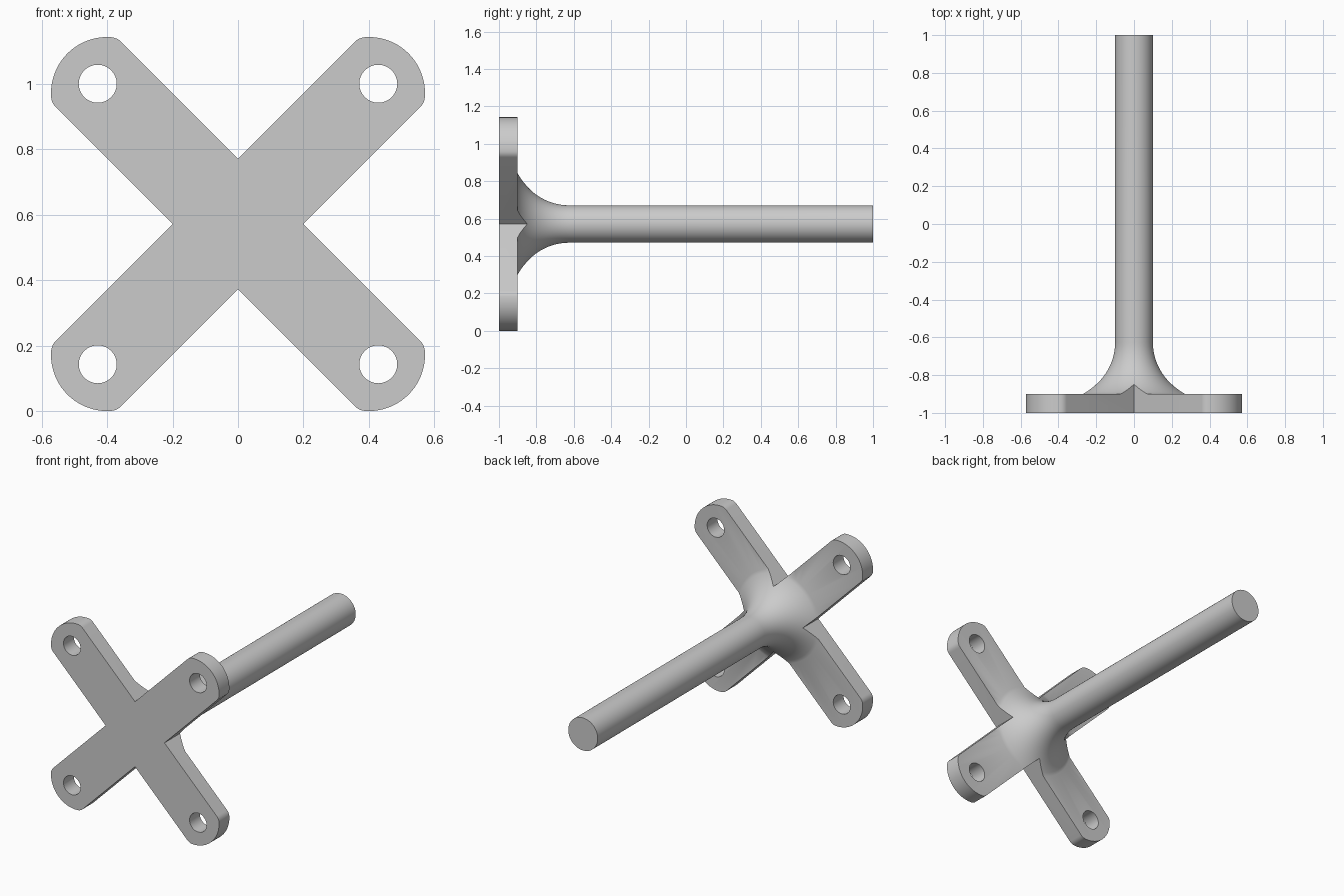
import bpy, bmesh, math

cube = bpy.data.objects.get("Cube")
if cube:
    bpy.data.objects.remove(cube, do_unlink=True)

CZ = 0.5714            # height of the stem axis
ARM = 0.1414           # half width of each arm
TIP, TIP_R = 0.5657, 0.1714   # centre and radius of the arm tip arc
FIL = 0.05             # small corner rounding on the tip
HOLE_AT, HOLE_R = 0.4286, 0.058


def finish(name, bm):
    bmesh.ops.recalc_face_normals(bm, faces=bm.faces[:])
    mesh = bpy.data.meshes.new(name)
    bm.to_mesh(mesh)
    bm.free()
    obj = bpy.data.objects.new(name, mesh)
    bpy.context.collection.objects.link(obj)
    return obj


def prism(bm, outline, y0, y1):
    """Extrude an (x, z) outline along y."""
    face = bm.faces.new([bm.verts.new((x, y0, z + CZ)) for x, z in outline])
    new = bmesh.ops.extrude_face_region(bm, geom=[face])["geom"]
    bmesh.ops.translate(bm, vec=(0, y1 - y0, 0),
                        verts=[v for v in new if isinstance(v, bmesh.types.BMVert)])


def arc(cx, cy, r, a0, a1, n):
    return [(cx + r * math.cos(a0 + (a1 - a0) * i / n),
             cy + r * math.sin(a0 + (a1 - a0) * i / n)) for i in range(n + 1)]


def cross_outline():
    side = ARM - FIL
    along = math.sqrt((TIP_R - FIL) ** 2 - side ** 2)
    a = math.atan2(side, along)
    q = math.pi / 2
    tip = arc(TIP + along, -side, FIL, -q, -a, 5)
    tip += arc(TIP, 0, TIP_R, -a, a, 20)[1:-1]
    tip += arc(TIP + along, side, FIL, a, q, 5)
    pts = []
    for k in range(4):
        t = math.pi / 4 + k * q
        c, s = math.cos(t), math.sin(t)
        for u, v in [(ARM, -ARM)] + tip:
            pts.append((u * c - v * s, u * s + v * c))
    return pts


# Turned body: base slab, flared root and round stem in one profile
flare_end = math.acos(0.12 / 0.3)
flare = [(0.4 - 0.3 * math.cos(t), -0.625 - 0.3 * math.sin(t))
         for t in (flare_end * (1 - i / 16) for i in range(17))]
profile = [(0.9, -1), (0.9, -0.9)] + flare + [(0.1, 1)]
SEG = 64
bm = bmesh.new()
rings = [[bm.verts.new((r * math.cos(math.tau * (i + 0.5) / SEG), y,
                        CZ + r * math.sin(math.tau * (i + 0.5) / SEG)))
          for i in range(SEG)] for r, y in profile]
for a, b in zip(rings, rings[1:]):
    for i in range(SEG):
        j = (i + 1) % SEG
        bm.faces.new((a[i], a[j], b[j], b[i]))
bm.faces.new(rings[0])
bm.faces.new(rings[-1])
body = finish("cross_base_with_stem", bm)

# Cross-shaped trimming volume
bm = bmesh.new()
prism(bm, cross_outline(), -1.2, 1.2)
cross = finish("cross_trim", bm)

# Bolt hole cutters
bm = bmesh.new()
for sx in (-1, 1):
    for sz in (-1, 1):
        prism(bm, arc(sx * HOLE_AT, sz * HOLE_AT, HOLE_R, 0, math.tau, 32)[:-1], -1.3, -0.7)
holes = finish("hole_cutters", bm)

# Trim the slab and flare to the cross, then bore the holes
for tool, op in ((cross, 'INTERSECT'), (holes, 'DIFFERENCE')):
    tool.hide_render = True
    mod = body.modifiers.new("cut", 'BOOLEAN')
    mod.operation = op
    mod.solver = 'EXACT'
    mod.object = tool
bpy.context.view_layer.update()
cut = bpy.data.meshes.new_from_object(
    body.evaluated_get(bpy.context.evaluated_depsgraph_get()))
body.modifiers.clear()
body.data = cut
for tool in (cross, holes):
    bpy.data.objects.remove(tool, do_unlink=True)

# Plain grey finish
grey = bpy.data.materials.new("plain_grey")
grey.use_nodes = True
colour = (0.6, 0.6, 0.6, 1)
grey.diffuse_color = colour
grey.node_tree.nodes["Principled BSDF"].inputs["Base Color"].default_value = colour
body.data.materials.clear()
body.data.materials.append(grey)

bpy.ops.object.select_all(action='DESELECT')
body.select_set(True)
bpy.context.view_layer.objects.active = body
bpy.ops.object.shade_smooth_by_angle(angle=math.radians(30))
